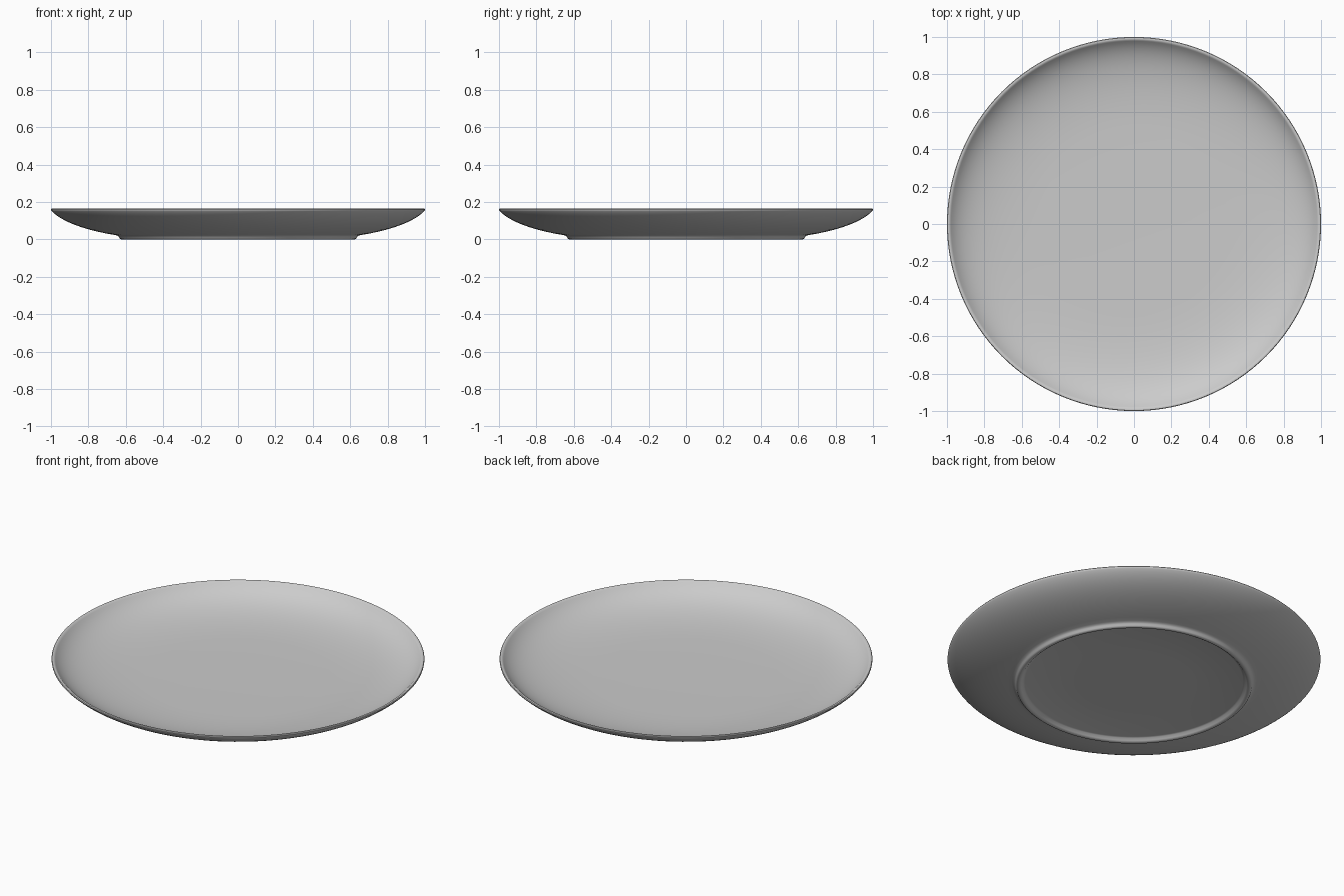
import bpy
import bmesh
from math import pi
from mathutils import Vector
from mathutils.geometry import interpolate_bezier

cube = bpy.data.objects.get("Cube")
if cube:
    bpy.data.objects.remove(cube)

SEGMENTS = 128


def material(name, colour):
    mat = bpy.data.materials.new(name)
    mat.use_nodes = True
    mat.diffuse_color = colour
    mat.node_tree.nodes["Principled BSDF"].inputs["Base Color"].default_value = colour
    return mat


def bezier(a, b, c, d, count):
    """Points (radius, height) along one curve of the profile."""
    points = [Vector((r, 0, z)) for r, z in (a, b, c, d)]
    return [(p.x, p.z) for p in interpolate_bezier(*points, count)]


def lathe(name, profile, mat):
    """Spin a profile that starts and ends on the z axis into a closed solid."""
    bm = bmesh.new()
    verts = [bm.verts.new((r, 0, z)) for r, z in profile]
    edges = [bm.edges.new(pair) for pair in zip(verts, verts[1:])]
    bmesh.ops.spin(bm, geom=verts + edges, cent=(0, 0, 0), axis=(0, 0, 1),
                   angle=2 * pi, steps=SEGMENTS, use_duplicate=False)
    bmesh.ops.remove_doubles(bm, verts=bm.verts, dist=0.0003)
    bmesh.ops.recalc_face_normals(bm, faces=bm.faces)
    mesh = bpy.data.meshes.new(name)
    bm.to_mesh(mesh)
    bm.free()
    mesh.materials.append(mat)
    obj = bpy.data.objects.new(name, mesh)
    bpy.context.collection.objects.link(obj)
    bpy.ops.object.select_all(action="DESELECT")
    obj.select_set(True)
    bpy.context.view_layer.objects.active = obj
    bpy.ops.object.shade_smooth_by_angle(angle=0.6)
    return obj


# Recessed underside and rounded foot ring
profile = [(0, 0.02), (0.3, 0.02), (0.585, 0.02), (0.595, 0.017)]
profile += [(0.604, 0.006), (0.612, 0.001), (0.619, 0), (0.627, 0.001)]
profile += [(0.633, 0.006), (0.637, 0.014), (0.645, 0.02)]
# Outer wall sweeping up to the rim
profile += bezier((0.655, 0.023), (0.79, 0.045), (0.93, 0.085), (0.995, 0.15), 16)
# Rounded rim
profile += [(0.999, 0.155), (1, 0.16), (0.997, 0.164), (0.99, 0.165), (0.983, 0.162)]
# Shallow dished top, flattening towards the middle
profile += bezier((0.978, 0.157), (0.91, 0.085), (0.78, 0.05), (0.5, 0.045), 20)
profile += [(0.3, 0.043), (0, 0.042)]

lathe("plate", profile, material("light grey ceramic", (0.6, 0.6, 0.6, 1)))
